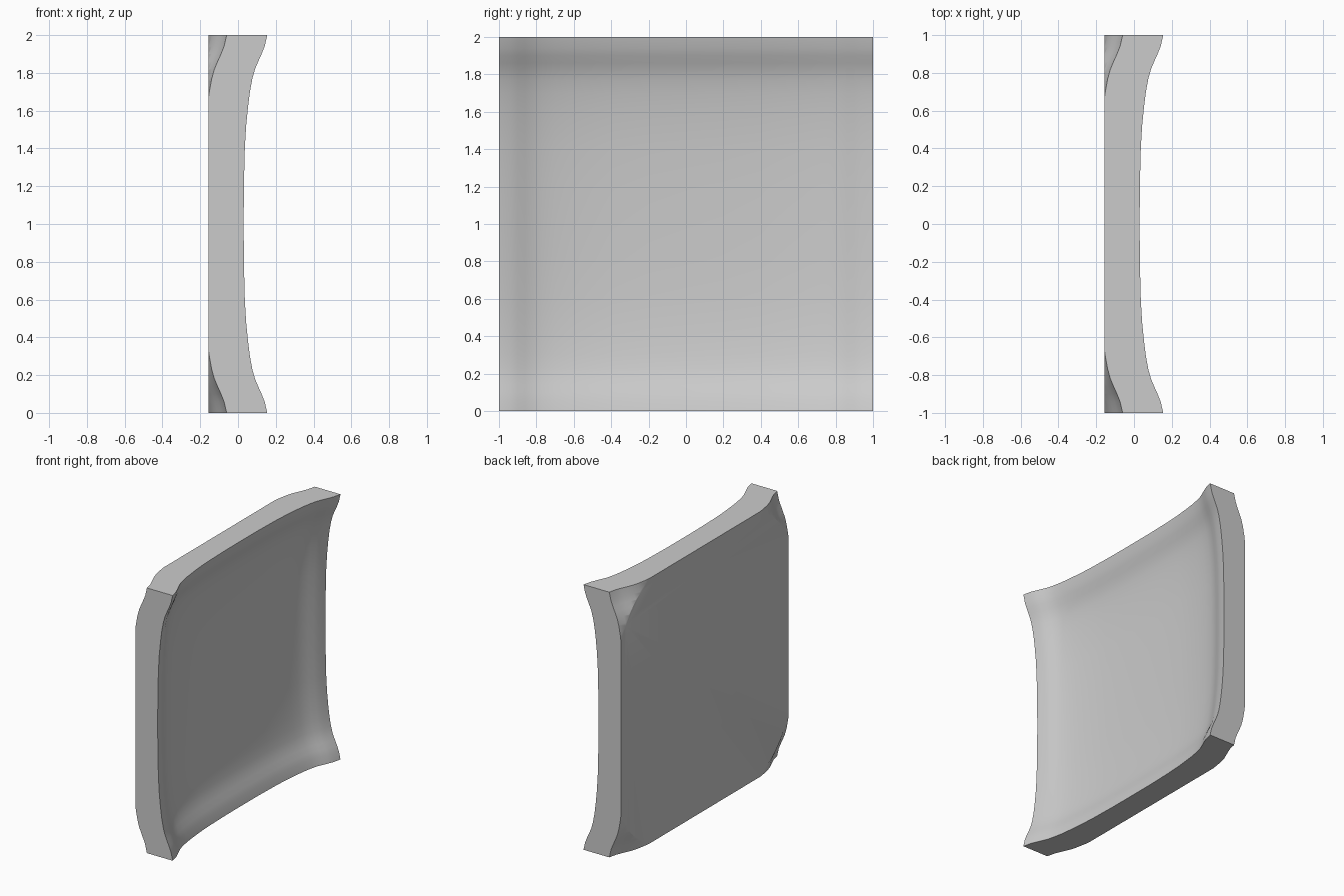
import bpy, bmesh
from mathutils import Vector

if "Cube" in bpy.data.objects:
    bpy.data.objects.remove(bpy.data.objects["Cube"])

# Half profile of the dish: (distance from centre, rise)
HALF = [(0, 0), (0.2, 0.001), (0.4, 0.006), (0.52, 0.013), (0.62, 0.023),
        (0.7, 0.033), (0.77, 0.046), (0.82, 0.060), (0.86, 0.077),
        (0.90, 0.095), (0.94, 0.111), (1.0, 0.125)]
PROFILE = [(-t, r) for t, r in HALF[:0:-1]] + HALF
CENTRE_X, THICK, BACK_X = -0.095, 0.215, -0.157

# Dished panel: one profile swept along the other
bm = bmesh.new()
rows = [[bm.verts.new((CENTRE_X + ry + rz, y, z + 1)) for y, ry in PROFILE]
        for z, rz in PROFILE]
for a, b in zip(rows, rows[1:]):
    for i in range(len(a) - 1):
        bm.faces.new((a[i], a[i + 1], b[i + 1], b[i]))

# Thicken straight back
ext = bmesh.ops.extrude_face_region(bm, geom=bm.faces[:], use_keep_orig=True)
moved = [g for g in ext["geom"] if isinstance(g, bmesh.types.BMVert)]
bmesh.ops.translate(bm, verts=moved, vec=(-THICK, 0, 0))

# Plane off the back, leaving the relieved corners, and close it
bmesh.ops.bisect_plane(bm, geom=bm.verts[:] + bm.edges[:] + bm.faces[:],
                       plane_co=Vector((BACK_X, 0, 0)),
                       plane_no=Vector((1, 0, 0)), clear_inner=True)
bmesh.ops.holes_fill(bm, edges=[e for e in bm.edges if e.is_boundary], sides=0)
bmesh.ops.recalc_face_normals(bm, faces=bm.faces[:])

mesh = bpy.data.meshes.new("dished_panel")
bm.to_mesh(mesh)
bm.free()
panel = bpy.data.objects.new("dished_panel", mesh)
bpy.context.collection.objects.link(panel)

# Plain grey finish
grey = bpy.data.materials.new("grey")
grey.diffuse_color = (0.6, 0.6, 0.6, 1)
grey.use_nodes = True
grey.node_tree.nodes["Principled BSDF"].inputs["Base Color"].default_value = grey.diffuse_color
mesh.materials.append(grey)

bpy.context.view_layer.objects.active = panel
panel.select_set(True)
bpy.ops.object.shade_smooth_by_angle(angle=0.52)
